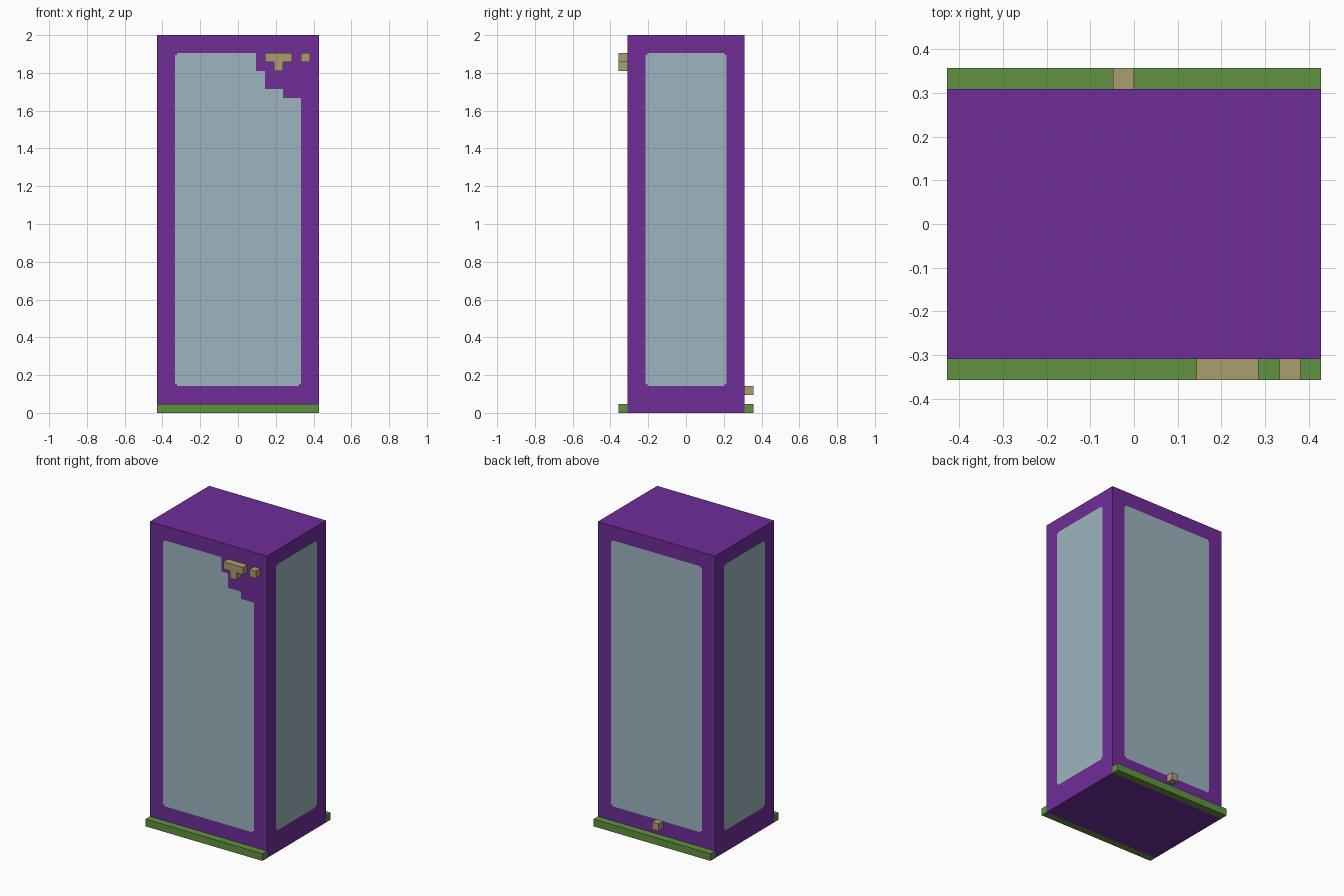
import bpy
import bmesh
from mathutils import Vector

cube = bpy.data.objects.get("Cube")
if cube:
    bpy.data.objects.remove(cube, do_unlink=True)

U = 2 / 42                      # one block of the modelling grid
HALF_X, HALF_Y, TOP = 9 * U, 6.5 * U, 42 * U
CHIP = 0.01                     # small nick at each pane corner


def material(name, rgb):
    mat = bpy.data.materials.new(name)
    mat.use_nodes = True
    colour = (*rgb, 1)
    mat.diffuse_color = colour
    mat.node_tree.nodes["Principled BSDF"].inputs["Base Color"].default_value = colour
    return mat


purple = material("purple", (0.162, 0.026, 0.314))
glass = material("pale blue glass", (0.337, 0.456, 0.515))
green = material("green", (0.122, 0.283, 0.053))
tan = material("tan", (0.407, 0.337, 0.165))


def box_mesh(low, high):
    bm = bmesh.new()
    bmesh.ops.create_cube(bm, size=1)
    low, high = Vector(low), Vector(high)
    for v in bm.verts:
        v.co = (low + high) / 2 + v.co * (high - low)
    return bm


def finish(bm, name, *mats):
    mesh = bpy.data.meshes.new(name)
    for mat in mats:
        mesh.materials.append(mat)
    bm.to_mesh(mesh)
    bm.free()
    obj = bpy.data.objects.new(name, mesh)
    bpy.context.collection.objects.link(obj)
    return obj


def block(name, mat, x, y, z):
    """Box from ranges given in grid blocks."""
    bm = box_mesh(*[[r[i] * U for r in (x, y, z)] for i in (0, 1)])
    return finish(bm, name, mat)


# Cabinet: a box cut along the pane outlines
PANE_X, PANE_Y, PANE_LOW, PANE_HIGH = 7 * U, 4.5 * U, 3 * U, 40 * U
STEPS = [(2 * U, 38 * U), (3 * U, 36 * U), (5 * U, 35 * U)]   # stepped front corner

cuts = {
    0: [s * (PANE_X - d) for s in (-1, 1) for d in (0, CHIP)] + [x for x, z in STEPS],
    1: [s * (PANE_Y - d) for s in (-1, 1) for d in (0, CHIP)],
    2: [PANE_LOW, PANE_LOW + CHIP, PANE_HIGH - CHIP, PANE_HIGH] + [z for x, z in STEPS],
}
body = box_mesh((-HALF_X, -HALF_Y, 0), (HALF_X, HALF_Y, TOP))
for axis, places in cuts.items():
    normal = Vector((0, 0, 0))
    normal[axis] = 1
    for place in places:
        geom = body.verts[:] + body.edges[:] + body.faces[:]
        bmesh.ops.bisect_plane(body, geom=geom, plane_co=normal * place,
                               plane_no=normal, dist=1e-5)


def is_glass(face):
    n, c = face.normal, face.calc_center_median()
    if abs(n.z) > 0.5:
        return False
    across, half = (abs(c.x), PANE_X) if abs(n.y) > 0.5 else (abs(c.y), PANE_Y)
    side_gap = half - across
    end_gap = min(c.z - PANE_LOW, PANE_HIGH - c.z)
    if min(side_gap, end_gap) < 0 or max(side_gap, end_gap) < CHIP:
        return False
    return not (n.y < -0.5 and any(c.x > x and c.z > z for x, z in STEPS))


body.normal_update()
for face in body.faces:
    face.material_index = int(is_glass(face))
finish(body, "cabinet", purple, glass)

# Base rails along front and back
FRONT, BACK = (-7.5, -6.5), (6.5, 7.5)
block("front_rail", green, (-9, 9), FRONT, (0, 1))
block("back_rail", green, (-9, 9), BACK, (0, 1))

# Front handle, knob and back peg
block("handle_bar", tan, (3, 6), FRONT, (39, 40))
block("handle_stem", tan, (4, 5), FRONT, (38, 39))
block("front_knob", tan, (7, 8), FRONT, (39, 40))
block("back_peg", tan, (-1, 0), BACK, (2, 3))
